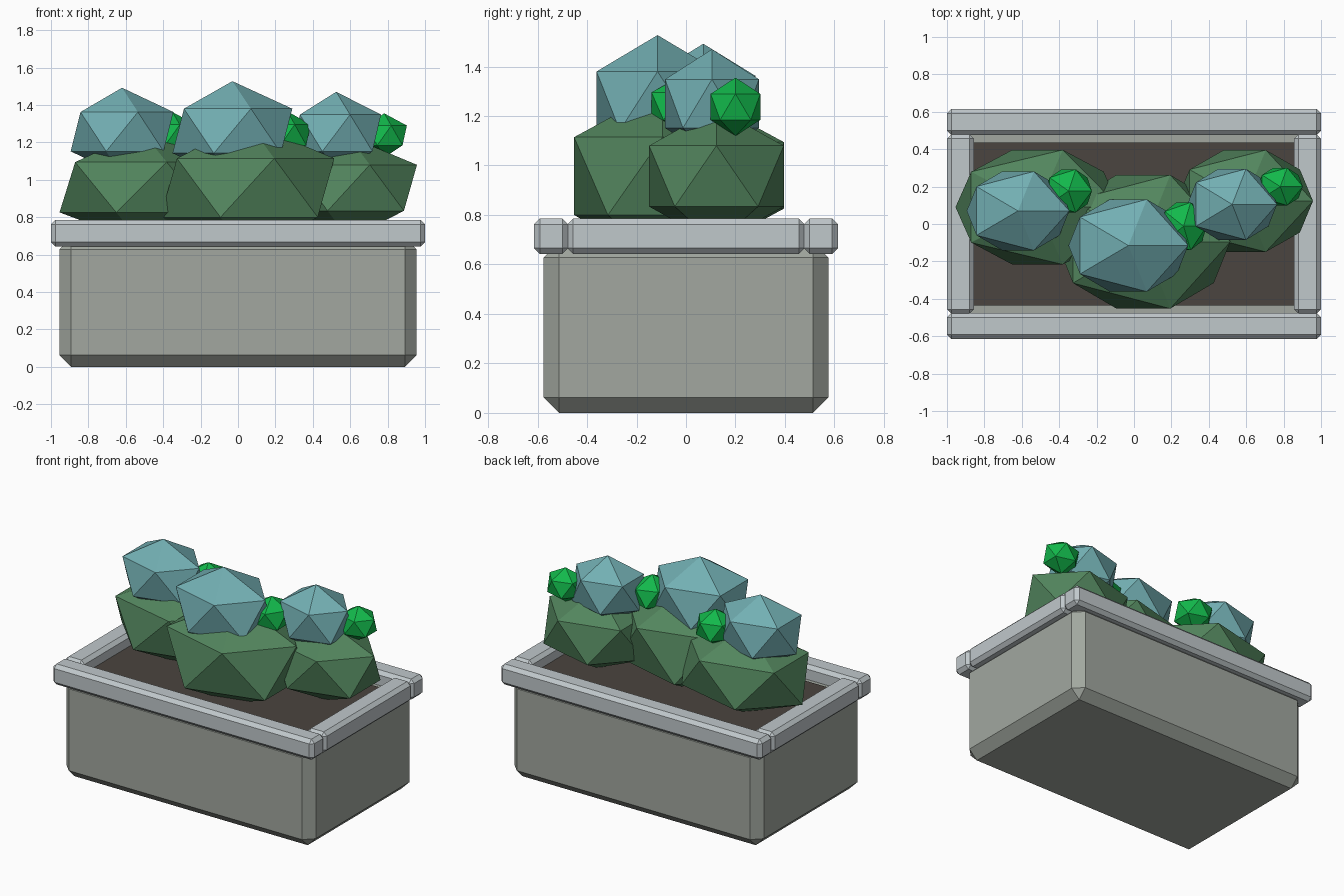
import bpy

if "Cube" in bpy.data.objects:
    bpy.data.objects.remove(bpy.data.objects["Cube"])


def material(name, rgb):
    m = bpy.data.materials.new(name)
    m.diffuse_color = (*rgb, 1)
    m.use_nodes = True
    m.node_tree.nodes["Principled BSDF"].inputs["Base Color"].default_value = m.diffuse_color
    return m


STONE = material("planter_stone", (0.36, 0.39, 0.35))
RIM = material("pale_rim", (0.53, 0.58, 0.60))
SOIL = material("dark_soil", (0.07, 0.058, 0.05))
DARK = material("deep_green", (0.085, 0.235, 0.11))
BLUE = material("blue_green", (0.17, 0.43, 0.45))
BRIGHT = material("bright_green", (0.006, 0.48, 0.07))


def box(name, x, y, z, mat, bevel=0):
    """Box from (min, max) ranges with a flat chamfer."""
    bpy.ops.mesh.primitive_cube_add(
        size=1, location=[(a + b) / 2 for a, b in (x, y, z)])
    ob = bpy.context.object
    ob.name = name
    ob.scale = [b - a for a, b in (x, y, z)]
    bpy.ops.object.transform_apply(location=False, rotation=False, scale=True)
    ob.data.materials.append(mat)
    if bevel:
        mod = ob.modifiers.new("chamfer", 'BEVEL')
        mod.width = bevel
        mod.segments = 1
    return ob


def clump(name, loc, radii, mat):
    """Stretched twenty-sided ball of foliage."""
    bpy.ops.mesh.primitive_ico_sphere_add(subdivisions=1, radius=1, location=loc)
    ob = bpy.context.object
    ob.name = name
    ob.scale = radii
    ob.data.materials.append(mat)
    return ob


# Planter trough and soil
box("planter_body", (-0.955, 0.955), (-0.575, 0.575), (0, 0.69), STONE, 0.062)
box("soil", (-0.86, 0.86), (-0.435, 0.435), (0.60, 0.70), SOIL)

# Rim: long front and back bars, short bars between them
for side, s in (("front", -1), ("back", 1)):
    box(side + "_rim", (-1, 1), sorted((s * 0.475, s * 0.615)), (0.643, 0.785), RIM, 0.024)
for side, s in (("left", -1), ("right", 1)):
    box(side + "_rim", sorted((s * 0.855, s * 1.0)), (-0.48, 0.48), (0.643, 0.785), RIM, 0.024)

# Three bushes: broad base, blue-green crown, small bright sprig
bushes = {
    "left": (((-0.516, 0.09, 0.96), (0.49, 0.36, 0.30)),
             ((-0.62, 0.07, 1.257), (0.307, 0.248, 0.235)),
             ((-0.35, 0.177, 1.24), (0.14, 0.135, 0.122))),
    "middle": (((0.05, -0.095, 0.957), (0.52, 0.42, 0.352)),
               ((-0.03, -0.115, 1.261), (0.358, 0.29, 0.266)),
               ((0.265, -0.012, 1.24), (0.138, 0.15, 0.125))),
    "right": (((0.592, 0.123, 0.957), (0.408, 0.32, 0.275)),
              ((0.525, 0.105, 1.25), (0.268, 0.223, 0.22)),
              ((0.782, 0.2, 1.237), (0.135, 0.118, 0.118))),
}
for side, (base, crown, sprig) in bushes.items():
    clump(side + "_bush_base", *base, DARK)
    clump(side + "_bush_crown", *crown, BLUE)
    clump(side + "_bush_sprig", *sprig, BRIGHT)
